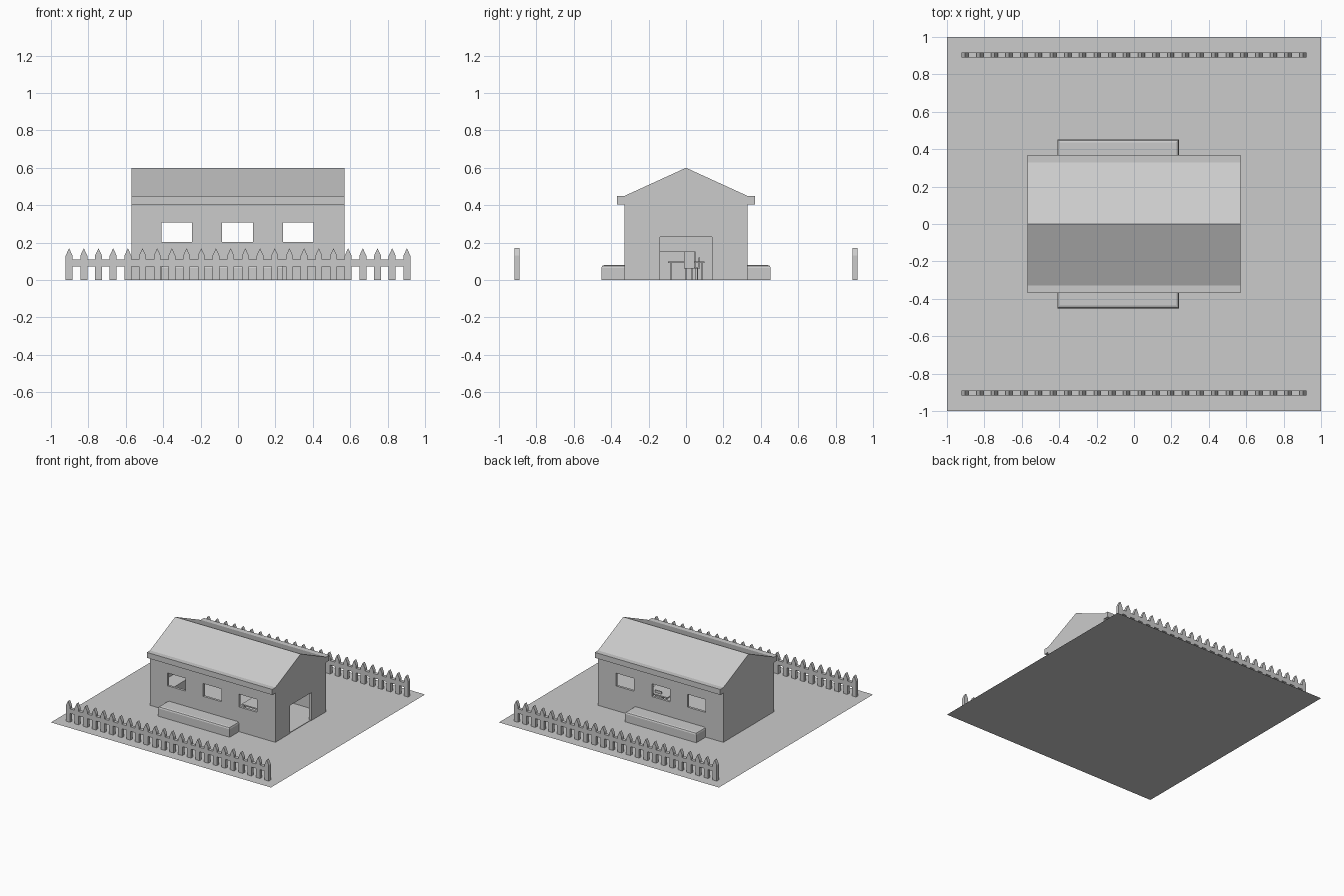
import bpy, bmesh

if "Cube" in bpy.data.objects:
    bpy.data.objects.remove(bpy.data.objects["Cube"])

mat = bpy.data.materials.new("plain_grey")
mat.diffuse_color = (0.6, 0.6, 0.6, 1)
mat.use_nodes = True
mat.node_tree.nodes["Principled BSDF"].inputs["Base Color"].default_value = mat.diffuse_color


def finish(bm, name):
    bmesh.ops.recalc_face_normals(bm, faces=bm.faces)
    me = bpy.data.meshes.new(name)
    bm.to_mesh(me)
    bm.free()
    me.materials.append(mat)
    ob = bpy.data.objects.new(name, me)
    bpy.context.collection.objects.link(ob)
    return ob


def add_box(bm, x, y, z):
    """Add a box given its (min, max) range on each axis."""
    vs = bmesh.ops.create_cube(bm, size=1)["verts"]
    for v in vs:
        for i, (a, b) in enumerate((x, y, z)):
            v.co[i] = b if v.co[i] > 0 else a
    return vs


def boxes(name, *ranges):
    bm = bmesh.new()
    for r in ranges:
        add_box(bm, *r)
    return finish(bm, name)


def prism(bm, pts, offset):
    """Extrude a closed outline of 3D points."""
    f = bm.faces.new([bm.verts.new(p) for p in pts])
    g = bmesh.ops.extrude_face_region(bm, geom=[f])["geom"]
    bmesh.ops.translate(bm, vec=offset,
                        verts=[v for v in g if isinstance(v, bmesh.types.BMVert)])


def cut(ob, cutter):
    m = ob.modifiers.new("cut", 'BOOLEAN')
    m.operation = 'DIFFERENCE'
    m.solver = 'EXACT'
    m.object = cutter
    bpy.context.view_layer.objects.active = ob
    bpy.ops.object.modifier_apply(modifier=m.name)
    bpy.data.objects.remove(cutter)


# Yard
bm = bmesh.new()
bmesh.ops.create_grid(bm, x_segments=1, y_segments=1, size=1)
finish(bm, "yard")

# House walls: hollow, three windows through both long sides, doorway at +x
HX, HY, T = 0.57, 0.33, 0.02
walls = boxes("house_walls", ((-HX, HX), (-HY, HY), (0, 0.405)))
cut(walls, boxes("room_cutter", ((-HX + T, HX - T), (-HY + T, HY - T), (-0.1, 0.5))))
cut(walls, boxes("window_cutter", *[((x - 0.082, x + 0.082), (-0.5, 0.5), (0.203, 0.308))
                                    for x in (-0.327, -0.003, 0.322)]))
cut(walls, boxes("door_cutter", ((0.5, 0.7), (-0.138, 0.138), (-0.1, 0.23))))

# Gabled roof with a flat-topped eave band
bm = bmesh.new()
half = [(0.37, 0.405), (0.37, 0.45), (0.328, 0.45)]
outline = half + [(0, 0.6)] + [(-y, z) for y, z in reversed(half)]
prism(bm, [(-HX, y, z) for y, z in outline], (2 * HX, 0, 0))
finish(bm, "roof")

# Long benches against both long walls, with softened top edges
for side, name in ((-1, "front_bench"), (1, "back_bench")):
    bm = bmesh.new()
    add_box(bm, (-0.41, 0.24), sorted((side * 0.33, side * 0.452)), (0, 0.08))
    top = [e for e in bm.edges if all(v.co.z > 0.07 for v in e.verts)
           and any(abs(v.co.y) > 0.4 for v in e.verts)]
    bmesh.ops.bevel(bm, geom=top, offset=0.015, segments=2, profile=0.5, affect='EDGES')
    finish(bm, name)

# Picket fences along the front and back of the yard
N, W, TH = 24, 0.0185, 0.027
for side, name in ((-1, "front_fence"), (1, "back_fence")):
    bm = bmesh.new()
    y0 = side * 0.904 - TH / 2
    xs = [-0.903 + 1.806 * i / (N - 1) for i in range(N)]
    for x in xs:
        prism(bm, [(x - W, y0, 0), (x + W, y0, 0), (x + W, y0, 0.13),
                   (x, y0, 0.17), (x - W, y0, 0.13)], (0, TH, 0))
    for a, b in zip(xs, xs[1:]):
        add_box(bm, (a + W, b - W), (y0, y0 + TH), (0.073, 0.11))
    finish(bm, name)

# Indoor floor mat
boxes("floor_mat", ((-0.255, 0.565), (-0.28, 0.28), (0, 0.004)))


def legged(name, x, y, top, thick, leg, *extra):
    """A slab on four square legs, plus extra boxes such as a backrest."""
    legs = [((a, a + leg), (b, b + leg), (0, top - thick))
            for a in (x[0] + 0.01, x[1] - 0.01 - leg)
            for b in (y[0] + 0.01, y[1] - 0.01 - leg)]
    boxes(name, (x, y, (top - thick, top)), *legs, *extra)


# Table, chairs and a low cabinet inside
legged("table", (0.1, 0.3), (-0.096, 0.1), 0.1, 0.01, 0.01)
legged("chair", (0.31, 0.37), (-0.012, 0.046), 0.07, 0.008, 0.006,
       ((0.362, 0.37), (-0.012, 0.046), (0.07, 0.152)))
legged("stool", (0.17, 0.23), (0.02, 0.075), 0.07, 0.008, 0.006,
       ((0.17, 0.23), (0.067, 0.075), (0.07, 0.12)))
boxes("cabinet", ((-0.55, -0.42), (-0.29, 0.05), (0, 0.152)))
